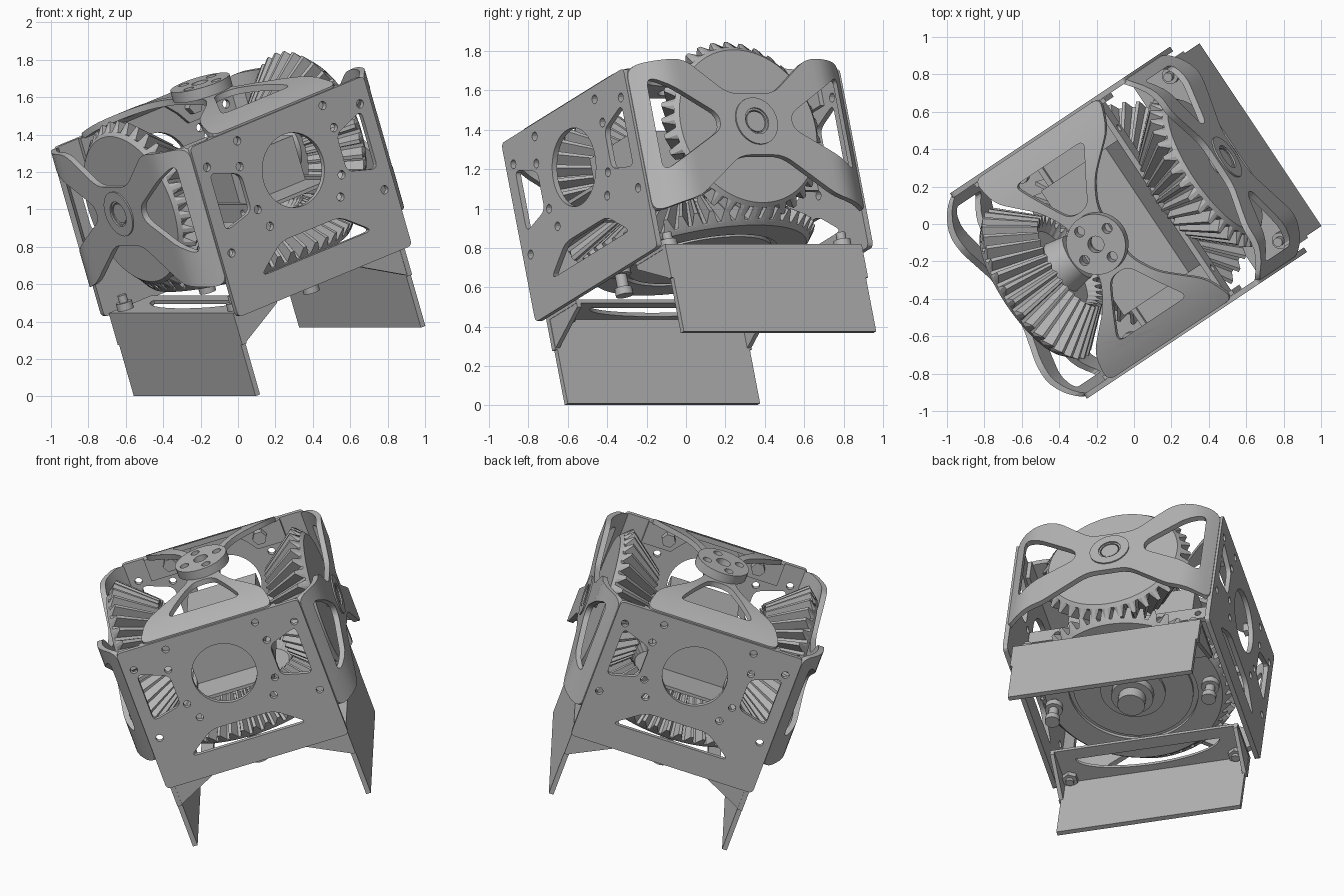
import bpy, bmesh
from math import sin, cos, pi, radians, hypot
from mathutils import Matrix, Vector

if "Cube" in bpy.data.objects:
    bpy.data.objects.remove(bpy.data.objects["Cube"])

gray = bpy.data.materials.new("machined_gray")
gray.use_nodes = True
gray.diffuse_color = (0.46, 0.46, 0.46, 1)
gray.node_tree.nodes["Principled BSDF"].inputs["Base Color"].default_value = (0.46, 0.46, 0.46, 1)

# Pose of the whole gearbox; the local origin is where the gear axes meet
POSE = (Matrix.Translation((-0.07, -0.02, 1.21)) @ Matrix.Rotation(radians(33.7), 4, 'Z')
        @ Matrix.Rotation(radians(-19), 4, 'Y'))
X, Y, Z = Vector((1, 0, 0)), Vector((0, 1, 0)), Vector((0, 0, 1))
parts = []


def frame(a, b, at=(0, 0, 0)):
    """Local frame with in-plane axes a, b and normal a x b."""
    m = Matrix((a, b, a.cross(b))).transposed().to_4x4()
    m.translation = Vector(at)
    return m


def finish(name, bm, matrix):
    bmesh.ops.recalc_face_normals(bm, faces=bm.faces)
    me = bpy.data.meshes.new(name)
    bm.to_mesh(me)
    bm.free()
    me.materials.append(gray)
    ob = bpy.data.objects.new(name, me)
    ob.matrix_world = POSE @ matrix
    bpy.context.collection.objects.link(ob)
    parts.append(ob)
    return ob


def circle(r, x=0, y=0, n=32):
    return [(x + r * cos(2 * pi * i / n), y + r * sin(2 * pi * i / n)) for i in range(n)]


def rounded(pts, r=0.04):
    """Round polygon corners with short quadratic arcs."""
    out = []
    for i, p in enumerate(pts):
        p, a, b = Vector(p), Vector(pts[i - 1]), Vector(pts[(i + 1) % len(pts)])
        s = p + (a - p).normalized() * min(r, (a - p).length * 0.45)
        e = p + (b - p).normalized() * min(r, (b - p).length * 0.45)
        for k in range(5):
            t = k / 4
            out.append(tuple(s * (1 - t) ** 2 + p * 2 * t * (1 - t) + e * t * t))
    return out


def flip(pts):
    return [(-a, b) for a, b in reversed(pts)]


def mirror(pts):
    """Complete an outline given on the +a side."""
    return pts + flip(pts)


def panel(name, loops, thick, matrix, bend=None):
    """Sheet part with holes, optionally bent along its a axis."""
    cu = bpy.data.curves.new(name, 'CURVE')
    cu.dimensions, cu.fill_mode, cu.extrude = '2D', 'BOTH', thick / 2
    for pts in loops:
        sp = cu.splines.new('POLY')
        sp.points.add(len(pts) - 1)
        for v, p in zip(sp.points, pts):
            v.co = (p[0], p[1], 0, 1)
        sp.use_cyclic_u = True
    tmp = bpy.data.objects.new(name + "_outline", cu)
    bpy.context.collection.objects.link(tmp)
    dg = bpy.context.evaluated_depsgraph_get()
    me = bpy.data.meshes.new_from_object(tmp.evaluated_get(dg))
    bpy.data.objects.remove(tmp)
    bm = bmesh.new()
    bm.from_mesh(me)
    bpy.data.meshes.remove(me)
    bmesh.ops.remove_doubles(bm, verts=bm.verts, dist=0.0001)
    if bend:
        for i in range(10):
            for s in (-1, 1):
                bmesh.ops.bisect_plane(bm, geom=bm.verts[:] + bm.edges[:] + bm.faces[:],
                                       plane_co=(s * (0.25 + 0.04 * i), 0, 0), plane_no=(1, 0, 0))
        for v in bm.verts:
            v.co.z += bend(abs(v.co.x))
    return finish(name, bm, matrix)


def turned(name, rings, matrix, n=32):
    """Solid of revolution; a ring may be a function of the step index."""
    bm = bmesh.new()
    loops = []
    for ring in rings:
        loop = []
        for i in range(n):
            r, d = ring(i) if callable(ring) else ring
            a = 2 * pi * i / n
            loop.append(bm.verts.new((r * cos(a), r * sin(a), d)))
        loops.append(loop)
    for p, q in zip(loops, loops[1:]):
        for i in range(n):
            j = (i + 1) % n
            bm.faces.new((p[i], p[j], q[j], q[i]))
    bm.faces.new(loops[0])
    bm.faces.new(loops[-1])
    return finish(name, bm, matrix)


def rod(name, r, d0, d1, matrix, n=20):
    return turned(name, [(r, d0), (r, d1)], matrix, n)


def bevel_gear(name, R, D, teeth, back, matrix):
    """Straight bevel gear whose teeth point at the local origin."""
    L = hypot(R, D)

    def tooth(scale):
        def ring(i):
            a = 0.032 if i % 4 in (1, 2) else -0.032
            return ((R + a * D / L) * scale, (D - a * R / L) * scale)
        return ring
    rings = back + [(R - 0.04, D + 0.05), (R - 0.02, D + 0.03), tooth(1), tooth(0.6),
                    (R * 0.5, D * 0.6 + 0.05), (0.15, D * 0.6 + 0.05),
                    (0.13, D * 0.6 - 0.06), (0.05, D * 0.6 - 0.06)]
    return turned(name, rings, matrix, teeth * 4)


# Front and back mounting plates
side_slot = [(0.325, 0.09), (0.515, 0.16), (0.515, -0.17), (0.325, -0.12)]
low_slot = mirror([(0.38, -0.47), (0.2, -0.335)])
plate = [rounded(mirror([(0.59, -0.63), (0.59, 0.33)]), 0.03), circle(0.2, n=48),
         rounded(side_slot), rounded(flip(side_slot)), rounded(low_slot, 0.05)]
for x, z in ((0.29, 0.265), (0.52, 0.195), (0.52, -0.29), (0.32, 0.13), (0.285, -0.125), (0.24, -0.235)):
    plate += [circle(0.023, s * x, z, 14) for s in (-1, 1)]
panel("front_plate", plate, 0.03, frame(X, Z, (0, -0.645, 0)))
panel("back_plate", plate, 0.03, frame(-X, Z, (0, 0.645, 0)))


# Bent cross-shaped bearing carriers on both sides and on top
def bent(top, drop, start):
    return lambda a: top - drop * (max(0, a - start) / (0.65 - start)) ** 2


side_outline = mirror([(0.14, 0.15), (0.37, 0.335), (0.645, 0.335), (0.645, -0.45), (0.42, -0.4), (0.13, -0.18)])
side_window = [(0.58, 0.26), (0.58, -0.25), (0.22, -0.04), (0.22, 0.04)]
for name, s in (("right", 1), ("left", -1)):
    f = frame(s * Y, Z)
    panel(name + "_carrier", [rounded(side_outline, 0.06), rounded(side_window, 0.05),
          rounded(flip(side_window), 0.05), circle(0.06)], 0.035, f, bent(0.7, 0.13, 0.43))
    panel(name + "_bearing_ring", [circle(0.125), circle(0.07)], 0.02, f @ Matrix.Translation((0, 0, 0.716)))
    rod(name + "_axle", 0.055, 0.3, 0.715, f)
    bevel_gear(name + "_gear", 0.45, 0.59, 34, [(0.05, 0.64)], f)

top_outline = mirror([(0.16, 0.1), (0.3, 0.18), (0.48, 0.38), (0.645, 0.43),
                      (0.645, -0.43), (0.48, -0.38), (0.3, -0.18), (0.16, -0.1)])
top_window = [(0.5, 0.24), (0.5, -0.24), (0.19, -0.06), (0.19, 0.06)]
top = frame(Y, -X)
panel("top_carrier", [rounded(top_outline, 0.06), rounded(top_window, 0.05),
      rounded(flip(top_window), 0.05), circle(0.05)], 0.035, top, bent(0.42, 0.1, 0.23))
flange_holes = [circle(0.028, 0.11 * cos(k * pi / 2 + 0.35), 0.11 * sin(k * pi / 2 + 0.35), 16) for k in range(4)]
panel("top_flange", [circle(0.165, n=40), circle(0.045)] + flange_holes, 0.06,
      top @ Matrix.Translation((0, 0, 0.465)))

# Large bottom gear with stepped underside and its shaft
down = frame(X, -Y)
bevel_gear("bottom_gear", 0.59, 0.45, 48,
           [(0.05, 0.52), (0.2, 0.52), (0.2, 0.5), (0.37, 0.5), (0.37, 0.48), (0.4, 0.48), (0.4, 0.5)], down)
rod("bottom_shaft", 0.085, 0.12, 0.64, down)
rod("bottom_collar", 0.13, 0.5, 0.57, down)

# Inner housing on a tray between the plates, with edge rails
panel("inner_tray", [mirror([(0.22, -0.63), (0.22, 0.63)])], 0.02, frame(X, Y, (0, 0, -0.14)))
panel("inner_housing", [mirror([(0.22, -0.4), (0.22, 0.4)])], 0.25, frame(X, Y, (0, 0, -0.005)))
tab = [(0.44, 0.33), (0.44, 0.18), (0.25, 0.18), (0.2, 0.25), (0.13, 0.32)]
for s in (-1, 1):
    panel("inner_rail", [[(-0.63, -0.05), (0.63, -0.05), (0.63, 0.05), (-0.63, 0.05)]]
          + [circle(0.02, a, 0, 12) for a in (-0.45, -0.2, 0.2, 0.45)],
          0.03, frame(Y, Z, (s * 0.235, 0, -0.16)))
    # Carrier mounting tabs with nuts, and support rollers under the big gear
    for side in (tab, flip(tab)):
        panel("carrier_tab", [side], 0.025, frame(X, Z, (0, s * 0.617, 0)))
    for x in (-0.29, 0.29):
        rod("tab_nut", 0.045, 0.56, 0.605, frame(X, -s * Z, (x, 0, 0.265)), 6)
    turned("support_roller", [(0.025, 0.5), (0.025, 0.54), (0.055, 0.54), (0.055, 0.58), (0.03, 0.58),
                              (0.03, 0.65), (0.045, 0.65), (0.045, 0.69)], down @ Matrix.Translation((0, s * 0.5, 0)), 20)

# Leg brackets: upright plate, slotted flange, end gussets and screws
leg = mirror([(0.587, -1.08), (0.587, -0.79), (0.6, -0.79), (0.6, -0.61)])
slot = [(0.37 + 0.13 * cos(k * pi / 24), 0.46 * sin(k * pi / 24)) for k in range(-12, 13)]
for name, s in (("right", 1), ("left", -1)):
    panel(name + "_leg", [leg], 0.03, frame(s * Y, Z, (s * 0.562, 0, 0)))
    outline = [(0.577, -0.6), (0.29, -0.6), (0.29, 0.6), (0.577, 0.6)]
    panel(name + "_leg_flange", [outline, slot], 0.02, frame(s * X, s * Y, (0, 0, -0.62)))
    for e in (-1, 1):
        panel(name + "_gusset", [[(0.56, -0.61), (0.56, -0.79), (0.29, -0.65), (0.29, -0.61)]], 0.025,
              frame(s * X, Z, (0, e * 0.585, 0)))
        spot = frame(X, Y, (s * 0.51, e * 0.53, 0))
        rod("leg_screw", 0.025, -0.68, -0.53, spot, 16)
        rod("leg_screw_head", 0.045, -0.61, -0.57, spot, 16)
        rod("flange_nut", 0.05, -0.66, -0.63, spot, 6)

# Smooth round parts while keeping edges crisp
bpy.ops.object.select_all(action='DESELECT')
for ob in parts:
    ob.select_set(True)
bpy.context.view_layer.objects.active = parts[0]
bpy.ops.object.shade_smooth_by_angle(angle=radians(25))
